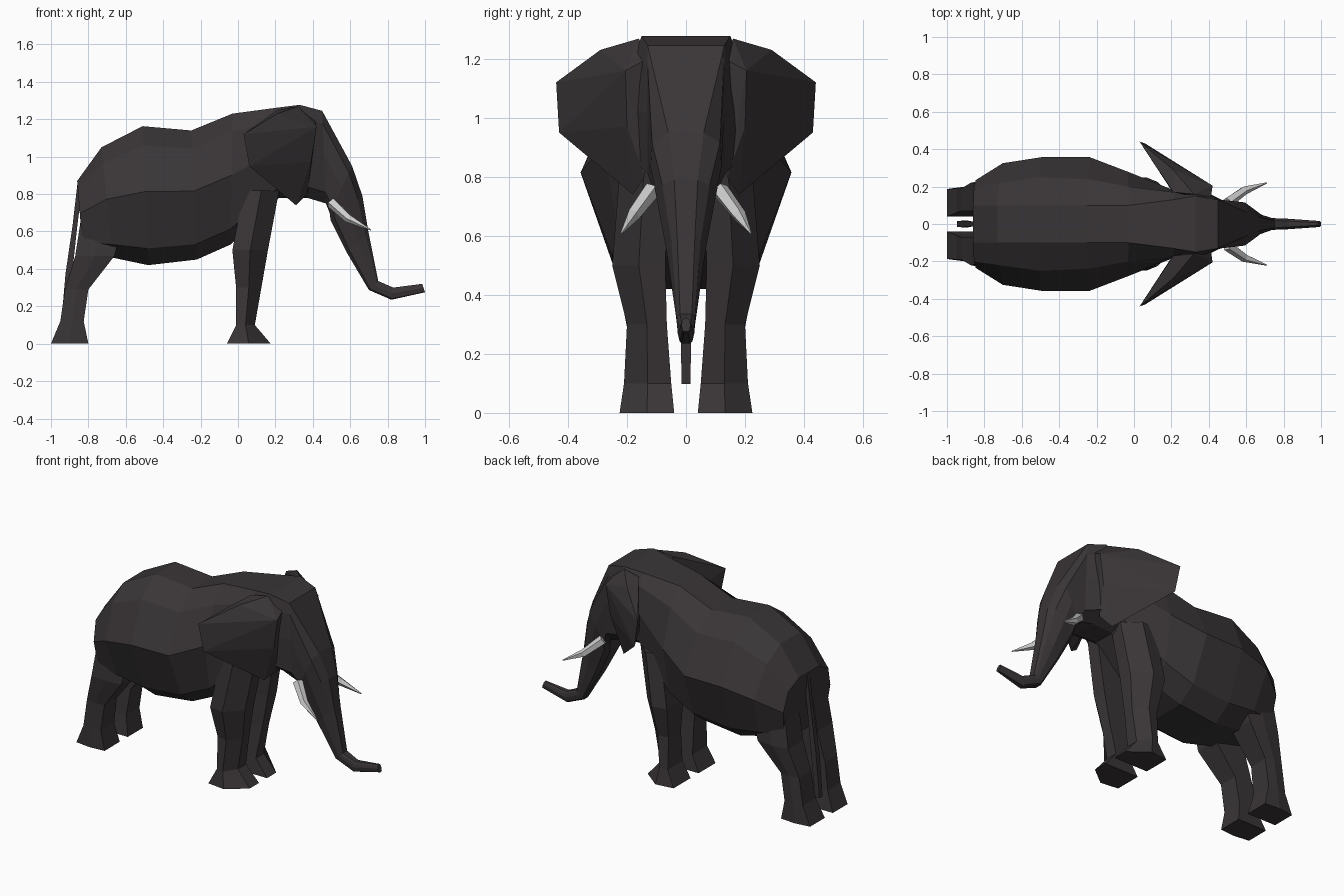
import bpy, bmesh, math
from mathutils import Vector


def material(name, color):
    m = bpy.data.materials.new(name)
    m.diffuse_color = color
    return m


HIDE = material("hide", (0.042, 0.036, 0.039, 1))
IVORY = material("ivory", (0.6, 0.6, 0.58, 1))


def finish(name, bm, mat):
    bmesh.ops.recalc_face_normals(bm, faces=bm.faces)
    me = bpy.data.meshes.new(name)
    bm.to_mesh(me)
    bm.free()
    me.materials.append(mat)
    ob = bpy.data.objects.new(name, me)
    bpy.context.collection.objects.link(ob)
    return ob


def loft(name, rings, mat=HIDE):
    bm = bmesh.new()
    vr = [[bm.verts.new(p) for p in r] for r in rings]
    n = len(vr[0])
    for a, b in zip(vr, vr[1:]):
        for i in range(n):
            j = (i + 1) % n
            bm.faces.new((a[i], a[j], b[j], b[i]))
    bm.faces.new(vr[0])
    bm.faces.new(vr[-1])
    return finish(name, bm, mat)


def section(xt, zt, xb, zb, *widths):
    # symmetric ring: half-widths given from the top point down to the bottom point
    top, low = Vector((xt, 0, zt)), Vector((xb, 0, zb))
    half = [top.lerp(low, f) + Vector((0, w, 0))
            for f, w in zip((0, 0.14, 0.47, 0.88, 1), widths)]
    return half + [Vector((p.x, -p.y, p.z)) for p in reversed(half)]


def tube(name, path, side, sides, mat=HIDE):
    # tapered tube along (x, y, z, radius) points
    pts = [Vector((x, y * side, z)) for x, y, z, r in path]
    rings = []
    for i, p in enumerate(pts):
        d = pts[min(i + 1, len(pts) - 1)] - pts[max(i - 1, 0)]
        q = d.to_track_quat('Z', 'Y')
        ring = []
        for k in range(sides):
            a = math.tau * (k + 0.5) / sides
            ring.append(p + q @ Vector((math.cos(a), math.sin(a), 0)) * path[i][3])
        rings.append(ring)
    return loft(name, rings, mat)


def leg(name, levels, side, corner):
    # corner: how far out the front edge reaches before it is chamfered back
    rings = []
    for z, x0, x1, y0, y1 in levels:
        yf, yb = y0 + (y1 - y0) * corner, y0 + (y1 - y0) * 0.92
        pts = ((x0, y0), (x1, y0), (x1, yf), ((x0 + x1) / 2, y1), (x0, yb))
        rings.append([(x, y * side, z) for x, y in pts])
    return loft(name, rings)


# Body, from rump to neck
neck = section(0.21, 1.262, 0.22, 0.78, 0.13, 0.17, 0.18, 0.16, 0.07)
loft("body", [
    section(-0.86, 0.87, -0.83, 0.50, 0.10, 0.20, 0.235, 0.21, 0.10),
    section(-0.73, 1.05, -0.67, 0.46, 0.10, 0.22, 0.325, 0.24, 0.12),
    section(-0.51, 1.163, -0.48, 0.42, 0.10, 0.25, 0.357, 0.25, 0.14),
    section(-0.25, 1.14, -0.22, 0.45, 0.10, 0.24, 0.357, 0.25, 0.14),
    section(-0.03, 1.23, -0.04, 0.53, 0.10, 0.20, 0.28, 0.23, 0.12),
    neck])

# Head and trunk
brow = section(0.61, 0.95, 0.49, 0.70, 0.06, 0.115, 0.12, 0.10, 0.06)
loft("head", [
    neck,
    section(0.33, 1.277, 0.37, 0.78, 0.15, 0.18, 0.19, 0.16, 0.08),
    section(0.45, 1.245, 0.47, 0.75, 0.13, 0.13, 0.13, 0.13, 0.09),
    brow])
loft("trunk", [
    brow,
    section(0.665, 0.79, 0.495, 0.66, 0.04, 0.08, 0.10, 0.08, 0.05),
    section(0.697, 0.60, 0.58, 0.49, 0.03, 0.05, 0.066, 0.055, 0.03),
    section(0.75, 0.335, 0.70, 0.287, 0.02, 0.03, 0.032, 0.03, 0.02),
    section(0.83, 0.30, 0.82, 0.235, 0.015, 0.022, 0.028, 0.022, 0.015),
    section(0.985, 0.32, 1.0, 0.275, 0.006, 0.012, 0.016, 0.012, 0.006)])

# Tail
tube("tail", [(-0.845, 0, 0.85, 0.02), (-0.872, 0, 0.63, 0.018),
              (-0.905, 0, 0.37, 0.025), (-0.93, 0, 0.10, 0.022)], 1, 4)

front_levels = [(0, -0.06, 0.175, 0.04, 0.225), (0.1, -0.01, 0.09, 0.05, 0.21),
                (0.3, -0.01, 0.125, 0.065, 0.20), (0.5, -0.03, 0.16, 0.07, 0.25),
                (0.82, 0.03, 0.22, 0.06, 0.225)]
rear_levels = [(0, -1.0, -0.80, 0.04, 0.20), (0.12, -0.95, -0.825, 0.06, 0.20),
               (0.29, -0.925, -0.80, 0.07, 0.20), (0.47, -0.87, -0.66, 0.07, 0.235),
               (0.7, -0.835, -0.60, 0.07, 0.22)]
ear_points = [(0.03, 0.44, 1.12), (0.06, 0.43, 0.95), (0.31, 0.18, 0.74),
              (0.42, 0.205, 1.16), (0.39, 0.20, 0.97), (0.21, 0.29, 1.23),
              (0.23, 0.31, 1.02), (0.21, 0.17, 1.25), (0.32, 0.16, 1.268),
              (0.20, 0.18, 0.92), (0.41, 0.13, 1.20), (0.37, 0.14, 0.80)]

for side, label in ((1, "left"), (-1, "right")):
    # Legs
    leg("front_leg_" + label, front_levels, side, 0.5)
    leg("rear_leg_" + label, rear_levels, side, 0.95)
    # Ears: wedge-shaped flaps
    bm = bmesh.new()
    for x, y, z in ear_points:
        bm.verts.new((x, y * side, z))
    bmesh.ops.convex_hull(bm, input=bm.verts)
    finish("ear_" + label, bm, HIDE)
    # Tusks
    tube("tusk_" + label, [(0.50, 0.115, 0.755, 0.03), (0.59, 0.18, 0.67, 0.024),
                           (0.71, 0.22, 0.608, 0.003)], side, 5, IVORY)
